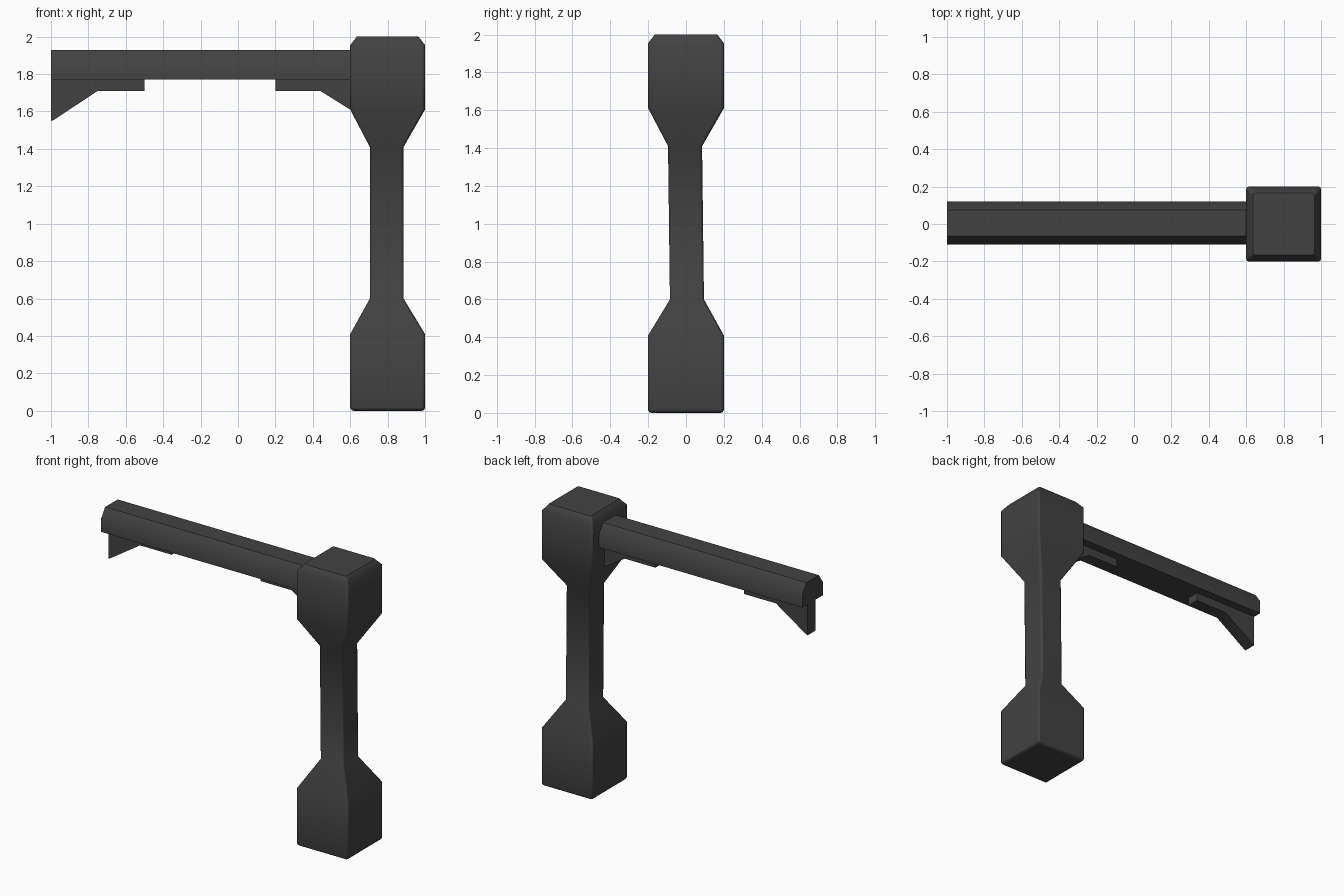
import bpy, bmesh, math

if "Cube" in bpy.data.objects:
    bpy.data.objects.remove(bpy.data.objects["Cube"])

mat = bpy.data.materials.new("dark charcoal")
mat.diffuse_color = (0.055, 0.055, 0.055, 1)
mat.use_nodes = True
mat.node_tree.nodes["Principled BSDF"].inputs["Base Color"].default_value = mat.diffuse_color


def loft(name, rings):
    """Skin a stack of equal-length point rings and cap both ends."""
    bm = bmesh.new()
    loops = [[bm.verts.new(p) for p in ring] for ring in rings]
    n = len(loops[0])
    for a, b in zip(loops, loops[1:]):
        for i in range(n):
            j = (i + 1) % n
            bm.faces.new((a[i], a[j], b[j], b[i]))
    bm.faces.new(loops[0])
    bm.faces.new(loops[-1])
    bmesh.ops.recalc_face_normals(bm, faces=bm.faces)
    me = bpy.data.meshes.new(name)
    bm.to_mesh(me)
    bm.free()
    ob = bpy.data.objects.new(name, me)
    bpy.context.collection.objects.link(ob)
    me.materials.append(mat)
    return ob


def square(cx, cy, half, z):
    return [(cx + sx * half, cy + sy * half, z)
            for sx, sy in ((-1, -1), (1, -1), (1, 1), (-1, 1))]


# Post: square base and head joined by a thin, slightly leaning shaft
post = loft("post", [square(*s) for s in (
    (0.8, 0, 0.195, 0), (0.8, 0, 0.2, 0.015), (0.8, 0, 0.2, 0.41),
    (0.795, 0.005, 0.09, 0.6), (0.795, -0.005, 0.09, 1.41),
    (0.8, 0, 0.2, 1.61), (0.8, 0, 0.2, 1.955), (0.8, 0, 0.165, 2.0))])
bevel = post.modifiers.new("soft edges", "BEVEL")
bevel.width = 0.012
bevel.segments = 2
bevel.limit_method = "ANGLE"
bevel.angle_limit = math.radians(60)

# Rail: bar with chamfered top edges, running into the post head
section = [(-0.11, 1.77), (0.12, 1.77), (0.12, 1.865),
           (0.075, 1.93), (-0.065, 1.93), (-0.11, 1.865)]
rail = loft("rail", [[(x, y, z) for y, z in section] for x in (-1, 0.62)])

# Brackets: thin plates below both ends of the rail
brackets = {
    "left_bracket": [(-1, 1.78), (-1, 1.55), (-0.985, 1.555),
                     (-0.75, 1.71), (-0.5, 1.71), (-0.5, 1.78)],
    "right_bracket": [(0.2, 1.78), (0.2, 1.71), (0.44, 1.71),
                      (0.6, 1.61), (0.62, 1.61), (0.62, 1.78)],
}
for name, outline in brackets.items():
    loft(name, [[(x, y, z) for x, z in outline] for y in (-0.03, 0.06)])

# Soft shading that keeps the hard edges
for ob in bpy.data.objects:
    ob.select_set(True)
bpy.context.view_layer.objects.active = post
bpy.ops.object.shade_smooth_by_angle(angle=math.radians(40))
